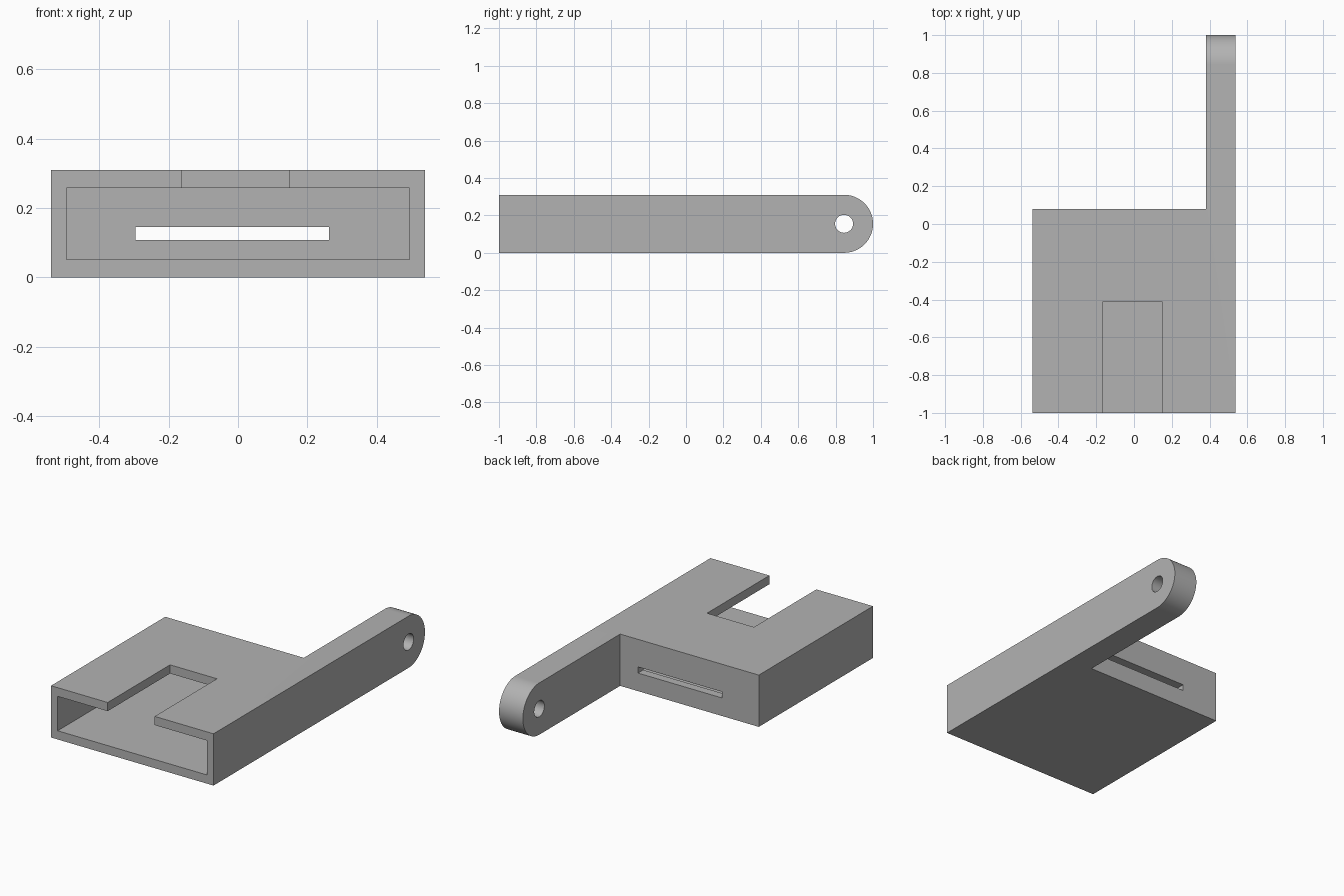
import bpy
import bmesh
import math

cube = bpy.data.objects.get("Cube")
if cube:
    bpy.data.objects.remove(cube, do_unlink=True)

# Main dimensions
HALF_W, HEIGHT = 0.538, 0.31
FRONT, BODY_BACK = -1.0, 0.08
RADIUS = HEIGHT / 2
PIVOT_Y = 1.0 - RADIUS
ARM_INNER = 0.38

grey = bpy.data.materials.new("plain grey")
grey.use_nodes = True
grey.diffuse_color = (0.45, 0.45, 0.45, 1)
grey.node_tree.nodes["Principled BSDF"].inputs["Base Color"].default_value = grey.diffuse_color


def extrude_x(name, outline, x0, x1):
    """Solid from a (y, z) outline swept along x."""
    bm = bmesh.new()
    face = bm.faces.new([bm.verts.new((x0, y, z)) for y, z in outline])
    swept = bmesh.ops.extrude_face_region(bm, geom=[face])["geom"]
    bmesh.ops.translate(bm, vec=(x1 - x0, 0, 0),
                        verts=[v for v in swept if isinstance(v, bmesh.types.BMVert)])
    bmesh.ops.recalc_face_normals(bm, faces=bm.faces)
    mesh = bpy.data.meshes.new(name)
    bm.to_mesh(mesh)
    bm.free()
    mesh.materials.append(grey)
    obj = bpy.data.objects.new(name, mesh)
    bpy.context.collection.objects.link(obj)
    return obj


def box(name, x, y, z):
    outline = [(y[0], z[0]), (y[1], z[0]), (y[1], z[1]), (y[0], z[1])]
    return extrude_x(name, outline, *x)


def arc(radius, start, end, steps):
    angles = [start + (end - start) * i / steps for i in range(steps + 1)]
    return [(PIVOT_Y + radius * math.cos(a), RADIUS + radius * math.sin(a)) for a in angles]


# Sleeve body and arm share one round-ended side profile
side = [(FRONT, HEIGHT), (FRONT, 0)] + arc(RADIUS, -math.pi / 2, math.pi / 2, 48)
bracket = extrude_x("sleeve_with_arm", side, -HALF_W, HALF_W)

cutters = [
    # Space beside the arm
    box("arm_clearance", (-1, ARM_INNER), (BODY_BACK, 1.5), (-0.5, 1)),
    # Hollow pocket, open at the front
    box("pocket", (-0.494, 0.494), (FRONT - 0.2, BODY_BACK - 0.05), (0.052, 0.258)),
    # Thumb notch in the top wall
    box("thumb_notch", (-0.163, 0.148), (FRONT - 0.2, -0.41), (0.2, 0.5)),
    # Slot through the back wall
    box("back_slot", (-0.295, 0.262), (-0.1, 0.2), (0.108, 0.145)),
    # Pivot hole through the arm
    extrude_x("pivot_hole", arc(0.048, 0, math.tau, 48)[:-1], 0.2, 0.8),
]

bpy.ops.object.select_all(action='DESELECT')
bpy.context.view_layer.objects.active = bracket
bracket.select_set(True)
for cutter in cutters:
    cutter.hide_render = True
    mod = bracket.modifiers.new(cutter.name, 'BOOLEAN')
    mod.operation = 'DIFFERENCE'
    mod.solver = 'EXACT'
    mod.object = cutter
    bpy.ops.object.modifier_apply(modifier=mod.name)
    bpy.data.objects.remove(cutter, do_unlink=True)

bpy.ops.object.shade_smooth_by_angle(angle=math.radians(30))
